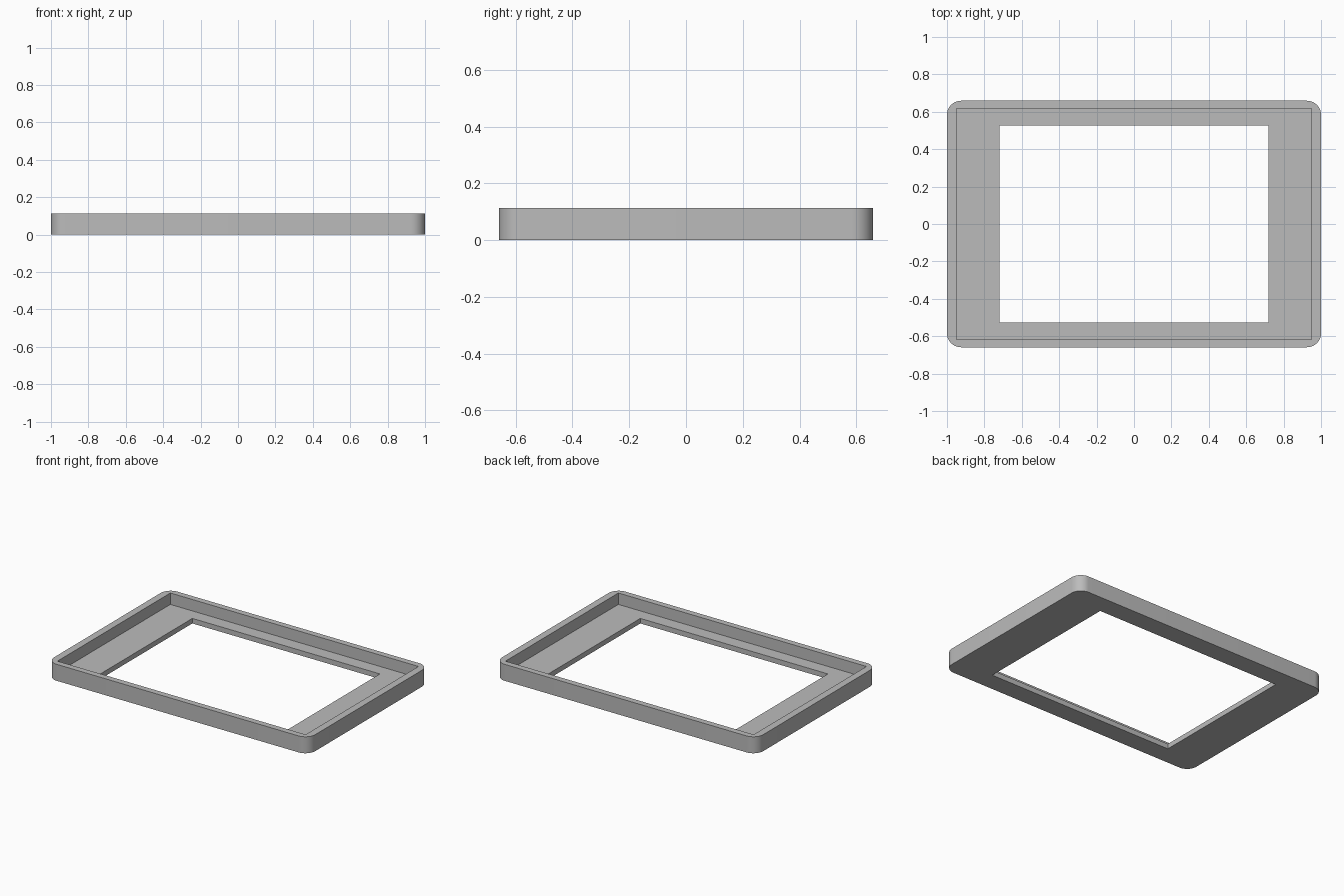
import bpy
import bmesh
import math

if "Cube" in bpy.data.objects:
    bpy.data.objects.remove(bpy.data.objects["Cube"], do_unlink=True)

HEIGHT = 0.114
FLOOR = 0.035

grey = bpy.data.materials.new("plain_grey")
grey.use_nodes = True
colour = (0.5, 0.5, 0.5, 1)
grey.diffuse_color = colour
grey.node_tree.nodes["Principled BSDF"].inputs["Base Color"].default_value = colour


def block(name, half_x, half_y, bottom, top, radius=0):
    """Box with optionally rounded upright edges."""
    bm = bmesh.new()
    bmesh.ops.create_cube(bm, size=2)
    for v in bm.verts:
        v.co.x *= half_x
        v.co.y *= half_y
        v.co.z = top if v.co.z > 0 else bottom
    if radius:
        upright = [e for e in bm.edges
                   if abs(e.verts[0].co.z - e.verts[1].co.z) > 0.01]
        bmesh.ops.bevel(bm, geom=upright, offset=radius, segments=12,
                        profile=0.5, affect='EDGES')
    mesh = bpy.data.meshes.new(name)
    bm.to_mesh(mesh)
    bm.free()
    mesh.materials.append(grey)
    obj = bpy.data.objects.new(name, mesh)
    bpy.context.collection.objects.link(obj)
    return obj


# Rounded outer shell
frame = block("bezel_frame", 1, 0.659, 0, HEIGHT, radius=0.075)

# Shallow tray open at the top, and the window through its floor
cutters = [
    block("tray_cutter", 0.95, 0.617, FLOOR, HEIGHT + 0.1),
    block("window_cutter", 0.718, 0.526, -0.1, HEIGHT + 0.1),
]

bpy.ops.object.select_all(action='DESELECT')
frame.select_set(True)
bpy.context.view_layer.objects.active = frame
for cutter in cutters:
    cutter.hide_render = True
    cut = frame.modifiers.new(cutter.name, 'BOOLEAN')
    cut.operation = 'DIFFERENCE'
    cut.solver = 'EXACT'
    cut.object = cutter
    bpy.ops.object.modifier_apply(modifier=cut.name)
    bpy.data.objects.remove(cutter, do_unlink=True)

# Smooth round corners, crisp rims
bpy.ops.object.shade_smooth_by_angle(angle=math.radians(30))
